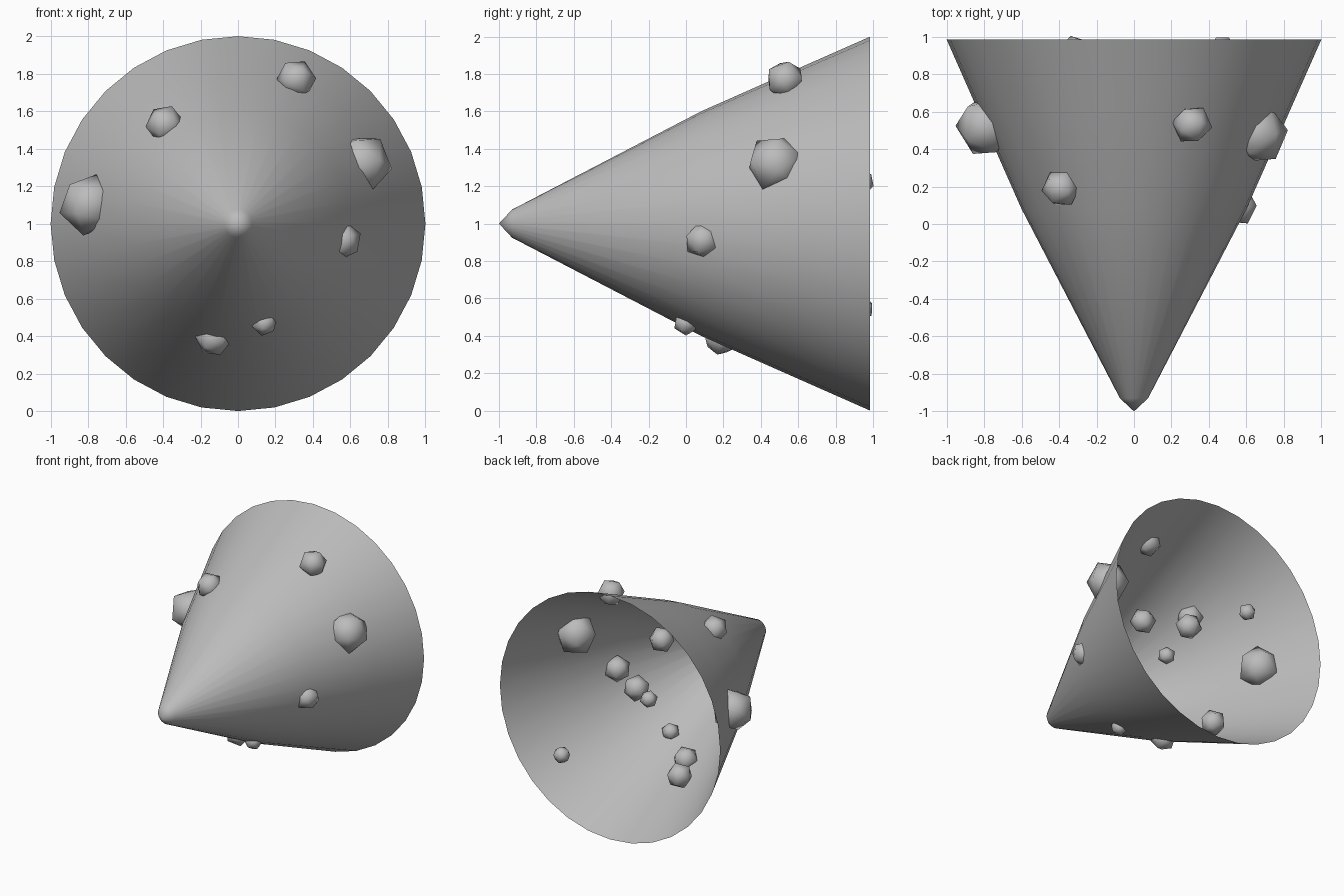
import bpy, bmesh, math, random
from mathutils import Vector, Euler

cube = bpy.data.objects.get("Cube")
if cube:
    bpy.data.objects.remove(cube, do_unlink=True)
random.seed(4)

GREY = (0.5, 0.5, 0.5, 1.0)
grey = bpy.data.materials.new("stone_grey")
grey.use_nodes = True
grey.diffuse_color = GREY
grey.node_tree.nodes["Principled BSDF"].inputs["Base Color"].default_value = GREY


def add_object(name, bm, location):
    """Turn a bmesh into a smooth-shaded grey object."""
    for face in bm.faces:
        face.smooth = True
    mesh = bpy.data.meshes.new(name)
    bm.to_mesh(mesh)
    bm.free()
    mesh.materials.append(grey)
    obj = bpy.data.objects.new(name, mesh)
    obj.location = location
    bpy.context.scene.collection.objects.link(obj)
    return obj


# Hollow cone shell: profile of (radius, y) spun round the y axis, open at the back
profile = [(0, -1), (0.075, -0.93), (0.60, 0.08), (0.83, 0.60), (1.0, 0.985)]
bm = bmesh.new()
verts = [bm.verts.new((r, y, 0)) for r, y in profile]
edges = [bm.edges.new(pair) for pair in zip(verts, verts[1:])]
bmesh.ops.spin(bm, geom=verts + edges, cent=(0, 0, 0), axis=(0, 1, 0),
               angle=math.tau, steps=32, use_merge=False)
bmesh.ops.remove_doubles(bm, verts=bm.verts, dist=0.0005)
bmesh.ops.recalc_face_normals(bm, faces=bm.faces)
bm.faces.ensure_lookup_table()
face = bm.faces[0]
centre = face.calc_center_median()
if face.normal.dot(Vector((centre.x, 0, centre.z))) < 0:
    bmesh.ops.reverse_faces(bm, faces=bm.faces)
add_object("cone_shell", bm, (0, 0, 1))

# Twenty-sided rocks, (x, y, z, radius)
embedded = [
    (0.31, 0.53, 1.77, 0.108), (-0.39, 0.19, 1.53, 0.105),
    (-0.79, 0.52, 1.10, 0.168), (0.66, 0.48, 1.32, 0.165),
    (0.56, 0.09, 0.91, 0.102), (0.14, 0.00, 0.47, 0.07),
    (-0.13, 0.19, 0.39, 0.10),
]
floating = [
    (-0.32, 0.54, 0.44, 0.102), (0.47, 0.94, 0.55, 0.068),
    (-0.32, 0.94, 1.22, 0.068), (0.08, 0.20, 1.32, 0.10),
    (0.00, 0.64, 1.11, 0.102),
]
for group, rocks in (("embedded_rock", embedded), ("floating_rock", floating)):
    for i, (x, y, z, radius) in enumerate(rocks, 1):
        bm = bmesh.new()
        bmesh.ops.create_icosphere(bm, subdivisions=1, radius=radius)
        turn = Euler([random.uniform(0, math.tau) for _ in range(3)])
        bmesh.ops.rotate(bm, verts=bm.verts, cent=(0, 0, 0), matrix=turn.to_matrix())
        add_object(f"{group}_{i}", bm, (x, y, z))
